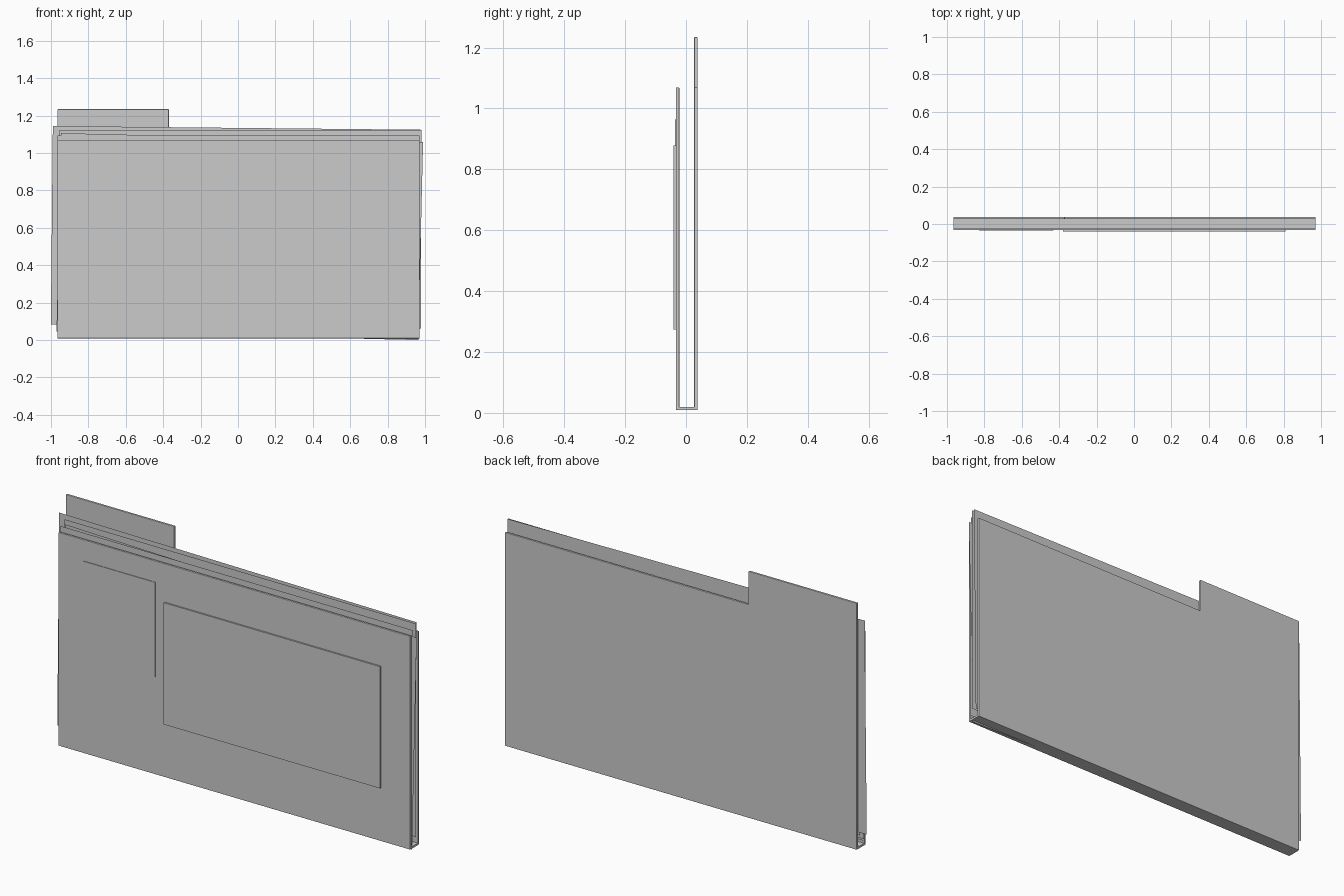
import bpy, bmesh, math
from mathutils import Matrix, Vector

if "Cube" in bpy.data.objects:
    bpy.data.objects.remove(bpy.data.objects["Cube"])


def add_object(name, bm):
    bmesh.ops.recalc_face_normals(bm, faces=bm.faces)
    mesh = bpy.data.meshes.new(name)
    bm.to_mesh(mesh)
    bm.free()
    obj = bpy.data.objects.new(name, mesh)
    bpy.context.collection.objects.link(obj)
    return obj


def plate(name, outline, y0, y1, bevel=0.0):
    """Extrude an (x, z) outline from y0 to y1; equal values give a flat sheet."""
    bm = bmesh.new()
    face = bm.faces.new([bm.verts.new((x, y0, z)) for x, z in outline])
    if y1 != y0:
        out = bmesh.ops.extrude_face_region(bm, geom=[face])
        verts = [g for g in out["geom"] if isinstance(g, bmesh.types.BMVert)]
        bmesh.ops.translate(bm, verts=verts, vec=(0, y1 - y0, 0))
    obj = add_object(name, bm)
    if bevel:
        mod = obj.modifiers.new("soft_edges", "BEVEL")
        mod.width, mod.segments = bevel, 2
    return obj


def rect(x0, x1, z0, z1):
    return [(x0, z0), (x1, z0), (x1, z1), (x0, z1)]


LEFT, RIGHT = -0.965, 0.97
BOTTOM, TOP, TAB_TOP = 0.015, 1.075, 1.24
FRONT_Y, BACK_Y, THICK = -0.033, 0.038, 0.011

# folder covers and spine
plate("front_cover", rect(LEFT, RIGHT, BOTTOM, TOP), FRONT_Y, FRONT_Y + THICK, 0.002)
plate("back_cover_with_tab",
      [(LEFT, BOTTOM), (RIGHT, BOTTOM), (RIGHT, TOP), (-0.37, TOP),
       (-0.37, TAB_TOP), (LEFT, TAB_TOP)], BACK_Y - THICK, BACK_Y, 0.002)
plate("folder_spine", rect(LEFT, RIGHT, BOTTOM, BOTTOM + 0.01),
      FRONT_Y + THICK - 0.003, BACK_Y - THICK + 0.003)

# loose paper sheets: top-left corner, clockwise tilt, depth
sheets = [
    (-0.99, 1.15, 0.010, 0.010),
    (-0.955, 1.13, 0.001, 0.000),
    (-0.945, 1.112, 0.024, -0.010),
    (-0.965, 1.10, 0.000, -0.016),
]
for i, (x, z, tilt, y) in enumerate(sheets, 1):
    turn = Matrix.Rotation(-tilt, 2)
    corners = [Vector((x, z)) + turn @ Vector(c)
               for c in rect(0, RIGHT - LEFT + (0.03 if i == 1 else 0), -1.06, 0)]
    plate(f"paper_sheet_{i}", corners, y, y)

# plain labels on the front cover
plate("large_front_label", rect(-0.38, 0.81, 0.28, 0.885), -0.041, FRONT_Y)
plate("small_front_label", rect(-0.83, -0.43, 0.5, 0.97), -0.036, FRONT_Y)

# rest the lowest paper corner on the ground
bpy.context.view_layer.update()
low = min(v.co.z for o in bpy.data.objects for v in o.data.vertices)
for o in bpy.data.objects:
    o.location.z -= low
